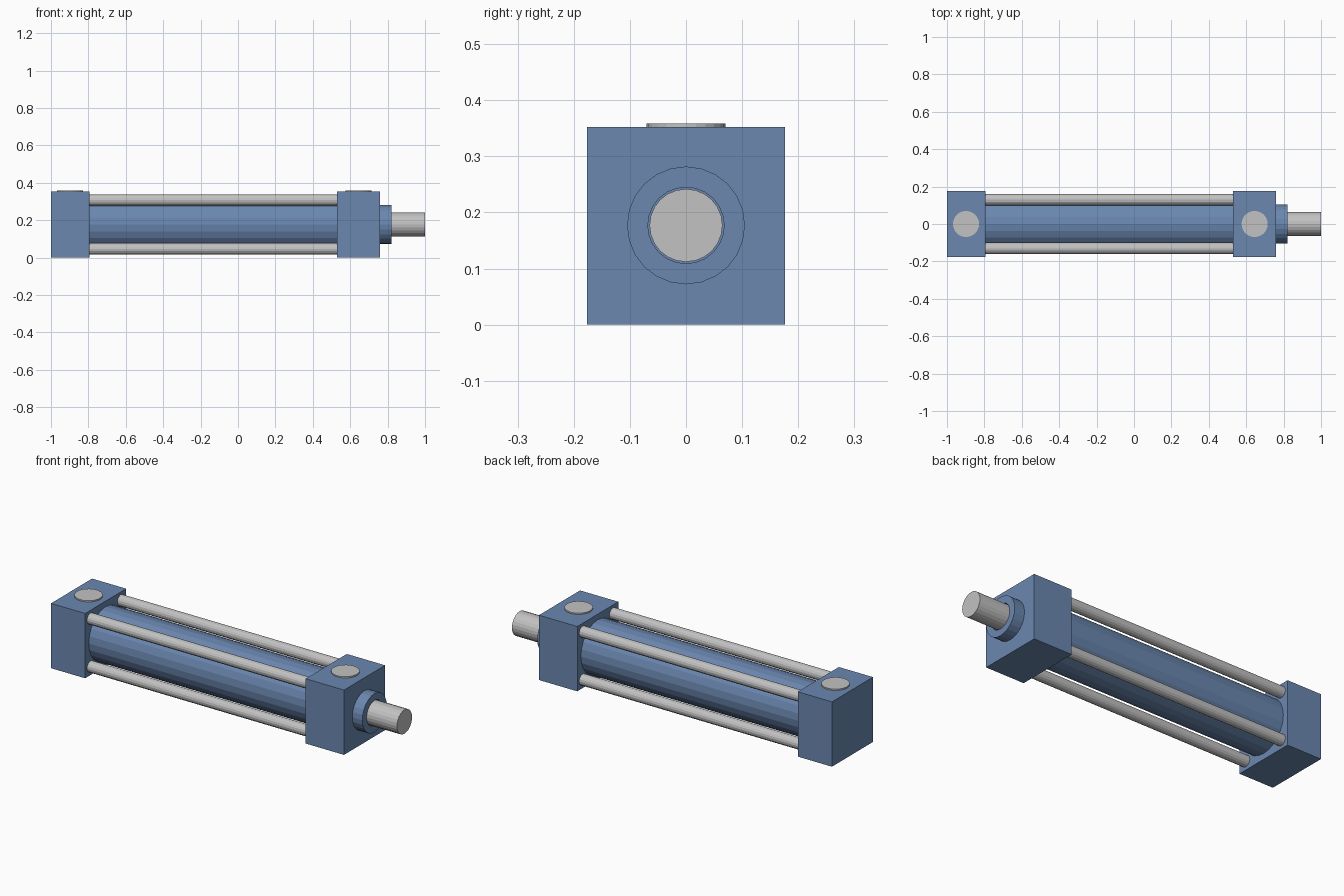
import bpy, bmesh, math
from mathutils import Matrix

cube = bpy.data.objects.get("Cube")
if cube:
    bpy.data.objects.remove(cube, do_unlink=True)

AXIS_Z = 0.177   # height of the cylinder axis
HALF = 0.176     # half width of the end blocks


def material(name, rgb):
    m = bpy.data.materials.new(name)
    m.use_nodes = True
    m.diffuse_color = (*rgb, 1)
    m.node_tree.nodes["Principled BSDF"].inputs["Base Color"].default_value = (*rgb, 1)
    return m


blue = material("steel blue paint", (0.145, 0.242, 0.434))
silver = material("bare metal", (0.54, 0.54, 0.54))


def finish(name, bm, mat):
    bmesh.ops.recalc_face_normals(bm, faces=bm.faces)
    mesh = bpy.data.meshes.new(name)
    bm.to_mesh(mesh)
    bm.free()
    mesh.materials.append(mat)
    obj = bpy.data.objects.new(name, mesh)
    bpy.context.collection.objects.link(obj)
    return obj


def block(name, x0, x1):
    bm = bmesh.new()
    bmesh.ops.create_cube(bm, size=1)
    bmesh.ops.scale(bm, vec=(x1 - x0, 2 * HALF, 2 * HALF), verts=bm.verts)
    bmesh.ops.translate(bm, vec=((x0 + x1) / 2, 0, HALF), verts=bm.verts)
    return finish(name, bm, blue)


def bar(name, x0, x1, radius, mat, y=0, z=AXIS_Z, sides=24):
    """Round bar running along x."""
    bm = bmesh.new()
    bmesh.ops.create_cone(bm, cap_ends=True, segments=sides, radius1=radius,
                          radius2=radius, depth=x1 - x0)
    place = Matrix.Translation(((x0 + x1) / 2, y, z)) @ Matrix.Rotation(math.pi / 2, 4, "Y")
    bmesh.ops.transform(bm, matrix=place, verts=bm.verts)
    return finish(name, bm, mat)


def ring(name, x0, x1, outer, inner, mat, sides=24):
    """Sleeve along x with an open bore."""
    bm = bmesh.new()
    loops = []
    for x, r in ((x0, outer), (x1, outer), (x1, inner), (x0, inner)):
        loops.append([bm.verts.new((x, r * math.sin(a), AXIS_Z + r * math.cos(a)))
                      for a in (math.tau * i / sides for i in range(sides))])
    for k in range(4):
        a, b = loops[k], loops[(k + 1) % 4]
        for i in range(sides):
            j = (i + 1) % sides
            bm.faces.new((a[i], a[j], b[j], b[i]))
    return finish(name, bm, mat)


# End blocks and barrel
block("rear_cap", -1.0, -0.795)
block("front_head", 0.53, 0.76)
bar("barrel", -0.8, 0.535, 0.145, blue)

# Gland and piston rod
ring("rod_gland", 0.755, 0.82, 0.105, 0.068, blue)
bar("piston_rod", 0.7, 1.0, 0.065, silver)

# Four tie rods
for side, y in (("left", 0.13), ("right", -0.13)):
    for level, dz in (("upper", 0.13), ("lower", -0.13)):
        bar(f"tie_rod_{level}_{side}", -0.8, 0.535, 0.03, silver, y, AXIS_Z + dz, 16)

# Port plugs on top of the blocks
for name, x in (("rear_port", -0.898), ("front_port", 0.645)):
    bm = bmesh.new()
    bmesh.ops.create_cone(bm, cap_ends=True, segments=24, radius1=0.07,
                          radius2=0.07, depth=0.02)
    bmesh.ops.translate(bm, vec=(x, 0, 0.349), verts=bm.verts)
    finish(name, bm, silver)
